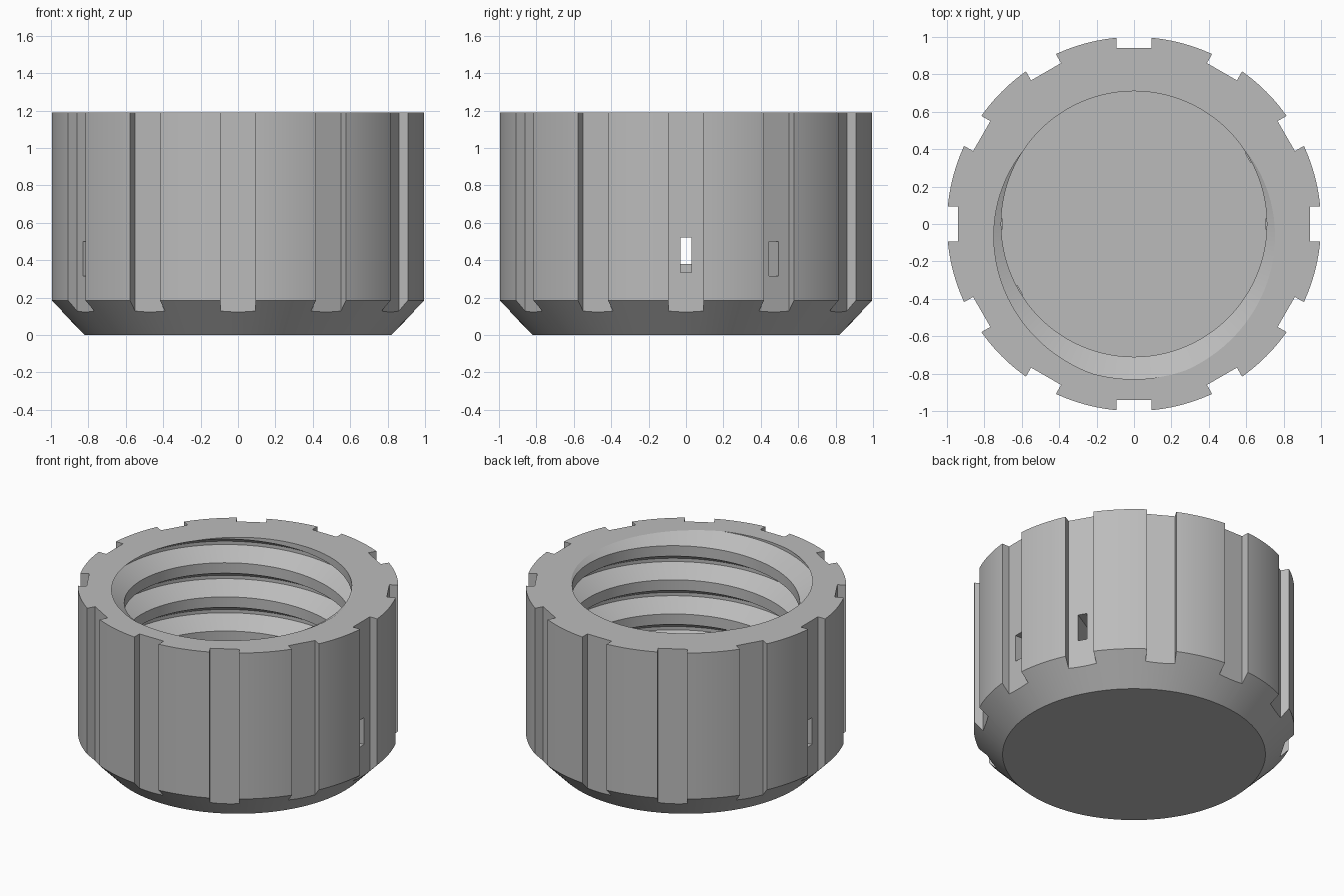
import bpy, bmesh, math
from mathutils import Matrix, Vector

HEIGHT, FLOOR = 1.19, 0.38
PITCH, CREST_R, ROOT_R = 0.235, 0.71, 0.83
STEPS = 120

default = bpy.data.objects.get("Cube")
if default:
    bpy.data.objects.remove(default, do_unlink=True)

grey = bpy.data.materials.new("plain_grey")
grey.use_nodes = True
grey.diffuse_color = (0.5, 0.5, 0.5, 1)
grey.node_tree.nodes["Principled BSDF"].inputs["Base Color"].default_value = (0.5, 0.5, 0.5, 1)


def make_object(name, bm):
    bmesh.ops.recalc_face_normals(bm, faces=bm.faces)
    mesh = bpy.data.meshes.new(name)
    bm.to_mesh(mesh)
    bm.free()
    obj = bpy.data.objects.new(name, mesh)
    bpy.context.collection.objects.link(obj)
    mesh.materials.append(grey)
    return obj


def add_radial_box(bm, angle, r0, r1, width, z0, z1):
    """Box reaching from radius r0 to r1 at the given angle."""
    place = (Matrix.Rotation(math.radians(angle), 4, 'Z')
             @ Matrix.Translation(((r0 + r1) / 2, 0, (z0 + z1) / 2))
             @ Matrix.Diagonal((r1 - r0, width, z1 - z0, 1)))
    bmesh.ops.create_cube(bm, size=1, matrix=place)


def cut(target, cutter):
    cutter.hide_render = True
    mod = target.modifiers.new("cut", 'BOOLEAN')
    mod.operation = 'DIFFERENCE'
    mod.solver = 'EXACT'
    mod.object = cutter
    bpy.context.view_layer.objects.active = target
    bpy.ops.object.modifier_apply(modifier=mod.name)
    bpy.data.objects.remove(cutter, do_unlink=True)


# Cap body: chamfered cylinder
bm = bmesh.new()
rings = []
for radius, z in ((0.82, 0), (1, 0.185), (1, HEIGHT)):
    rings.append([bm.verts.new((radius * math.cos(math.tau * i / STEPS),
                                radius * math.sin(math.tau * i / STEPS), z))
                  for i in range(STEPS)])
for low, high in zip(rings, rings[1:]):
    for i in range(STEPS):
        j = (i + 1) % STEPS
        bm.faces.new((low[i], low[j], high[j], high[i]))
bm.faces.new(rings[0])
bm.faces.new(rings[-1])
cap = make_object("threaded_cap", bm)

# Threaded bore: a helical profile, trimmed flat at both ends
profile = ((-0.036, CREST_R), (0.036, CREST_R), (0.106, ROOT_R), (0.129, ROOT_R))
start_z = HEIGHT - PITCH * (92 / 360 + 6)
points = [(start_z + PITCH * turn + dz, r) for turn in range(9) for dz, r in profile]
bm = bmesh.new()
columns = []
for s in range(STEPS):
    a = math.tau * s / STEPS
    columns.append([bm.verts.new((r * math.cos(a), r * math.sin(a), z + PITCH * s / STEPS))
                    for z, r in points])
for s in range(STEPS):
    here, there = columns[s], columns[(s + 1) % STEPS]
    # After a full turn the strip joins the next turn up
    shift = len(profile) if s == STEPS - 1 else 0
    for i in range(len(points) - 1 - shift):
        bm.faces.new((here[i], there[i + shift], there[i + 1 + shift], here[i + 1]))
for z, up in ((FLOOR, -1), (HEIGHT + 0.06, 1)):
    bmesh.ops.bisect_plane(bm, geom=bm.verts[:] + bm.edges[:] + bm.faces[:],
                           plane_co=Vector((0, 0, z)), plane_no=Vector((0, 0, up)),
                           clear_outer=True)
bmesh.ops.delete(bm, geom=[v for v in bm.verts if not v.link_faces], context='VERTS')
bmesh.ops.holes_fill(bm, edges=[e for e in bm.edges if e.is_boundary], sides=0)
cut(cap, make_object("thread_cutter", bm))

# Twelve grip notches around the outside
bm = bmesh.new()
for n in range(12):
    add_radial_box(bm, n * 30, 0.94, 1.1, 0.185, -0.1, HEIGHT + 0.1)
cut(cap, make_object("notch_cutter", bm))

# Small slots through the wall, in opposite pairs
bm = bmesh.new()
for angle, z in ((0, 0.335), (30, 0.315), (180, 0.335), (210, 0.315)):
    add_radial_box(bm, angle, 0.705, 1.05, 0.058, z, z + 0.185)
cut(cap, make_object("slot_cutter", bm))

# Smooth shading with sharp edges kept
bpy.ops.object.select_all(action='DESELECT')
cap.select_set(True)
bpy.context.view_layer.objects.active = cap
bpy.ops.object.shade_smooth_by_angle(angle=math.radians(28))
